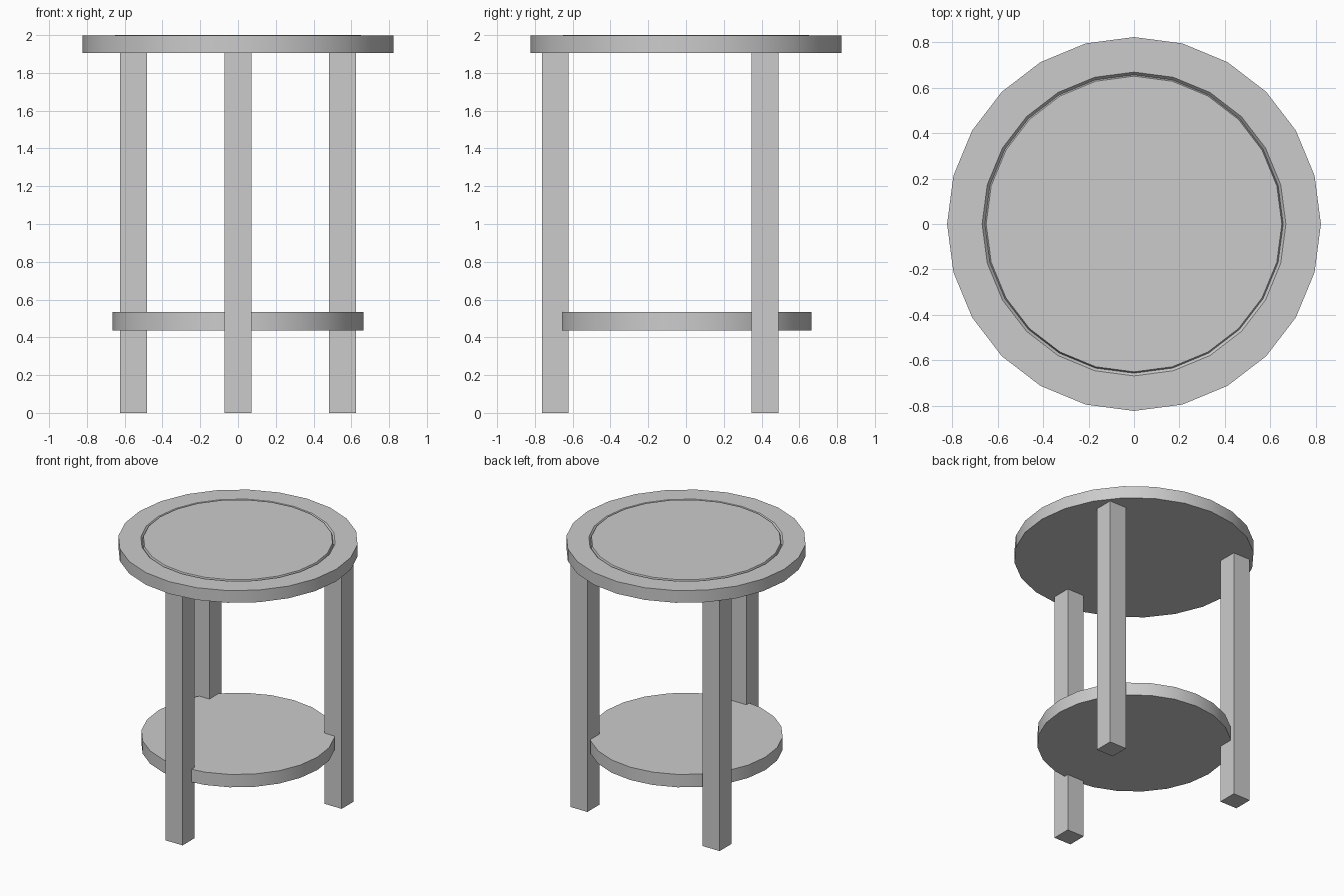
import bpy, bmesh, math

if "Cube" in bpy.data.objects:
    bpy.data.objects.remove(bpy.data.objects["Cube"])

SIDES = 24


def finish(name, bm):
    bmesh.ops.recalc_face_normals(bm, faces=bm.faces[:])
    mesh = bpy.data.meshes.new(name)
    bm.to_mesh(mesh)
    bm.free()
    ob = bpy.data.objects.new(name, mesh)
    bpy.context.collection.objects.link(ob)
    return ob


def lathe(name, profile):
    """Closed 24-sided disc from (radius, z) rings, capped at both ends."""
    bm = bmesh.new()
    angles = [2 * math.pi * i / SIDES for i in range(SIDES)]
    rings = [[bm.verts.new((r * math.cos(a), r * math.sin(a), z)) for a in angles]
             for r, z in profile]
    for a, b in zip(rings, rings[1:]):
        for i in range(SIDES):
            j = (i + 1) % SIDES
            bm.faces.new((a[i], a[j], b[j], b[i]))
    bm.faces.new(rings[0])
    bm.faces.new(rings[-1])
    ob = finish(name, bm)
    bpy.ops.object.select_all(action='DESELECT')
    ob.select_set(True)
    bpy.context.view_layer.objects.active = ob
    bpy.ops.object.shade_smooth_by_angle(angle=math.radians(30))
    return ob


def leg(name, x, y, width=0.142, height=1.905):
    bm = bmesh.new()
    bmesh.ops.create_cube(bm, size=1)
    for v in bm.verts:
        v.co = (v.co.x * width + x, v.co.y * width + y, (v.co.z + 0.5) * height)
    return finish(name, bm)


# Round top with a narrow V groove around the centre panel
lathe("table_top", [(0.822, 1.905), (0.822, 1.997), (0.668, 1.997),
                    (0.656, 1.982), (0.650, 2.0)])

# Lower shelf
lathe("lower_shelf", [(0.664, 0.437), (0.664, 0.534)])

# Three square legs, one in front and two behind
leg("front_leg", 0, -0.692)
for side, name in ((-1, "back_left_leg"), (1, "back_right_leg")):
    leg(name, side * 0.553, 0.418)
